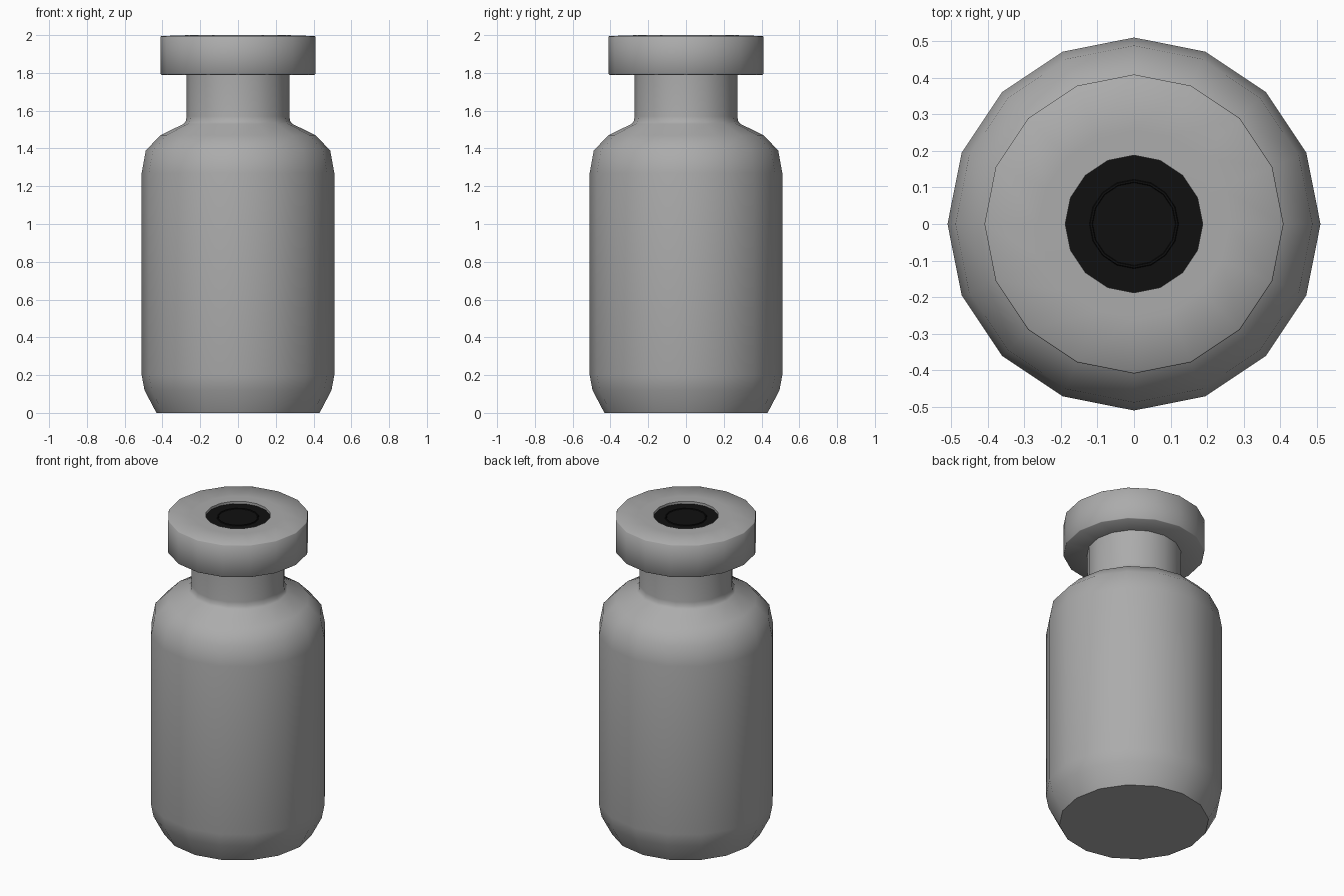
import bpy, bmesh
from math import cos, sin, tau, radians

if "Cube" in bpy.data.objects:
    bpy.data.objects.remove(bpy.data.objects["Cube"])

SIDES = 16
GREY = (0.41, 0.41, 0.41, 1)
BLACK = (0.005, 0.005, 0.005, 1)


def lathe(name, profile, angle, color):
    """Spin an (r, z) outline around z; r = 0 ends become poles."""
    bm = bmesh.new()
    rings = []
    for r, z in profile:
        if r == 0:
            rings.append([bm.verts.new((0, 0, z))] * SIDES)
        else:
            rings.append([bm.verts.new((r * cos(tau * i / SIDES), r * sin(tau * i / SIDES), z))
                          for i in range(SIDES)])
    for a, b in zip(rings, rings[1:]):
        for i in range(SIDES):
            j = (i + 1) % SIDES
            bm.faces.new(list(dict.fromkeys((a[i], a[j], b[j], b[i]))))
    bmesh.ops.recalc_face_normals(bm, faces=bm.faces)
    mesh = bpy.data.meshes.new(name)
    bm.to_mesh(mesh)
    bm.free()
    ob = bpy.data.objects.new(name, mesh)
    bpy.context.collection.objects.link(ob)
    bpy.ops.object.select_all(action='DESELECT')
    ob.select_set(True)
    bpy.context.view_layer.objects.active = ob
    bpy.ops.object.shade_smooth_by_angle(angle=radians(angle))
    mat = bpy.data.materials.new(name)
    mat.diffuse_color = color
    mat.use_nodes = True
    mat.node_tree.nodes["Principled BSDF"].inputs["Base Color"].default_value = mat.diffuse_color
    mesh.materials.append(mat)
    return ob


# Glass body with rounded base, shoulder and neck
lathe("glass_body", [(0, 0), (0.432, 0), (0.495, 0.12), (0.51, 0.2), (0.51, 1.27),
                     (0.488, 1.39), (0.41, 1.47), (0.288, 1.53), (0.276, 1.545),
                     (0.272, 1.57), (0.272, 1.8), (0, 1.8)], 48, GREY)

# Crimped metal cap with an open centre
lathe("metal_cap", [(0.2, 1.79), (0.406, 1.79), (0.409, 1.793), (0.409, 1.992),
                    (0.406, 1.995), (0.26, 2.0), (0.188, 2.0), (0.188, 1.95)], 50, GREY)

# Rubber stopper with a raised target ring, seen through the cap
lathe("rubber_stopper", [(0, 1.8), (0.19, 1.8), (0.19, 1.985), (0.122, 1.985),
                         (0.12, 1.99), (0.115, 1.99), (0.113, 1.985), (0, 1.985)],
      30, BLACK)
